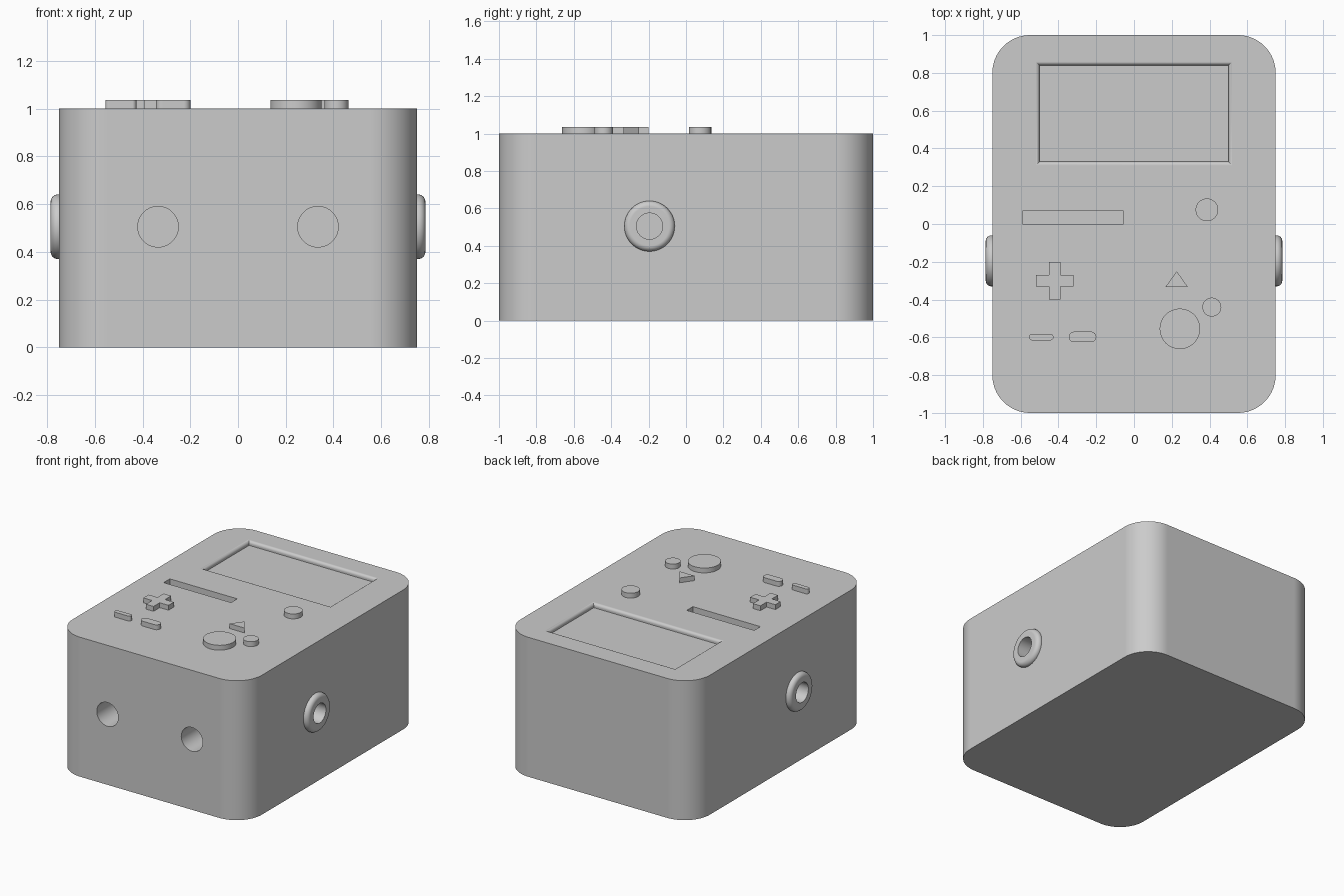
import bpy, bmesh
from math import sin, cos, pi
from mathutils import Matrix

cube = bpy.data.objects.get("Cube")
if cube:
    bpy.data.objects.remove(cube, do_unlink=True)

grey = bpy.data.materials.new("plain grey")
grey.use_nodes = True
grey.diffuse_color = (0.6, 0.6, 0.6, 1)
grey.node_tree.nodes["Principled BSDF"].inputs["Base Color"].default_value = (0.6, 0.6, 0.6, 1)

TOP, SIDE = 1.0, 0.75


def finish(name, bm):
    bmesh.ops.recalc_face_normals(bm, faces=bm.faces)
    mesh = bpy.data.meshes.new(name)
    bm.to_mesh(mesh)
    bm.free()
    mesh.materials.append(grey)
    obj = bpy.data.objects.new(name, mesh)
    bpy.context.collection.objects.link(obj)
    return obj


def loft(name, rings, matrix=None, closed=False):
    """Skin equal-length rings of points; cap the ends, or join last to first."""
    bm = bmesh.new()
    loops = [[bm.verts.new(p) for p in ring] for ring in rings]
    pairs = list(zip(loops, loops[1:]))
    if closed:
        pairs.append((loops[-1], loops[0]))
    else:
        bm.faces.new(loops[0])
        bm.faces.new(loops[-1])
    n = len(loops[0])
    for a, b in pairs:
        for i in range(n):
            j = (i + 1) % n
            bm.faces.new((a[i], a[j], b[j], b[i]))
    if matrix:
        bm.transform(matrix)
    return finish(name, bm)


def prism(name, outline, low, high, matrix=None):
    return loft(name, [[(x, y, z) for x, y in outline] for z in (low, high)], matrix)


def circle(x, y, r, n=64):
    return [(x + r * cos(2 * pi * i / n), y + r * sin(2 * pi * i / n)) for i in range(n)]


def rounded_rect(x, y, w, h, r, n=16):
    pts = []
    for k, (sx, sy) in enumerate([(1, 1), (-1, 1), (-1, -1), (1, -1)]):
        for i in range(n + 1):
            a = (k + i / n) * pi / 2
            pts.append((x + sx * (w / 2 - r) + r * cos(a), y + sy * (h / 2 - r) + r * sin(a)))
    return pts


def rect(x0, x1, y0, y1):
    return [(x0, y0), (x1, y0), (x1, y1), (x0, y1)]


def smooth(obj):
    bpy.ops.object.select_all(action="DESELECT")
    obj.select_set(True)
    bpy.context.view_layer.objects.active = obj
    bpy.ops.object.shade_smooth_by_angle(angle=pi / 6)
    mod = obj.modifiers.new("even shading", "WEIGHTED_NORMAL")
    mod.keep_sharp = True


def cut(obj, cutter):
    cutter.hide_render = True
    mod = obj.modifiers.new("cut", "BOOLEAN")
    mod.operation, mod.solver, mod.object = "DIFFERENCE", "EXACT", cutter
    bpy.context.view_layer.objects.active = obj
    bpy.ops.object.modifier_apply(modifier=mod.name)
    bpy.data.objects.remove(cutter, do_unlink=True)


# Case with rounded vertical corners
case = prism("case", rounded_rect(0, 0, 2 * SIDE, 2, 0.2), 0, TOP)

# Screen recess with a rounded rim
rim, depth = 0.02, 0.03
steps = [(0, TOP - depth)]
steps += [(rim * (1 - cos(t * pi / 12)), TOP - rim + rim * sin(t * pi / 12)) for t in range(7)]
steps.append((rim, TOP + 0.1))
cut(case, loft("screen_cutter", [
    [(x, y, z) for x, y in rect(-0.5 - o, 0.5 + o, 0.33 - o, 0.84 + o)] for o, z in steps]))

# Slot below the screen
cut(case, prism("slot_cutter", rect(-0.59, -0.055, 0, 0.07), TOP - 0.1, TOP + 0.1))

# Two round sockets in the front
to_front = Matrix.Rotation(pi / 2, 4, "X")
for x in (-0.335, 0.335):
    cut(case, prism("socket_cutter", circle(x, 0.505, 0.085), 0.7, 1.1, to_front))

# Raised sleeve with a bore on each side
sleeve_r, bore_r, height, fillet = 0.135, 0.07, 0.035, 0.03
profile = [(bore_r, -0.01), (sleeve_r, -0.01)]
profile += [(sleeve_r - fillet * (1 - cos(t * pi / 16)), height - fillet + fillet * sin(t * pi / 16))
            for t in range(9)]
profile.append((bore_r, height))
for side, label in ((1, "left"), (-1, "right")):
    place = Matrix.Translation((side * SIDE, -0.195, 0.505)) @ Matrix.Rotation(side * pi / 2, 4, "Y")
    cut(case, prism("bore_cutter", circle(0, 0, bore_r), -0.3, 0.1, place))
    sleeve = loft(label + "_sleeve",
                  [[(x, y, z) for x, y in circle(0, 0, r)] for r, z in profile], place, True)
    smooth(sleeve)
smooth(case)

# Raised controls on the top
a, w = 0.1, 0.03
cross = [(-w, -a), (w, -a), (w, -w), (a, -w), (a, w), (w, w),
         (w, a), (-w, a), (-w, w), (-a, w), (-a, -w), (-w, -w)]
controls = {
    "direction_pad": [(x - 0.42, y - 0.3) for x, y in cross],
    "triangle_button": [(0.167, -0.333), (0.285, -0.333), (0.226, -0.25)],
    "large_round_button": circle(0.243, -0.555, 0.107),
    "small_round_button": circle(0.412, -0.44, 0.05),
    "upper_round_button": circle(0.386, 0.075, 0.06),
    "thin_pill_button": rounded_rect(-0.491, -0.599, 0.13, 0.034, 0.0169, 8),
    "wide_pill_button": rounded_rect(-0.272, -0.598, 0.145, 0.056, 0.0279, 8),
}
for name, outline in controls.items():
    smooth(prism(name, outline, TOP - 0.005, TOP + 0.035))
